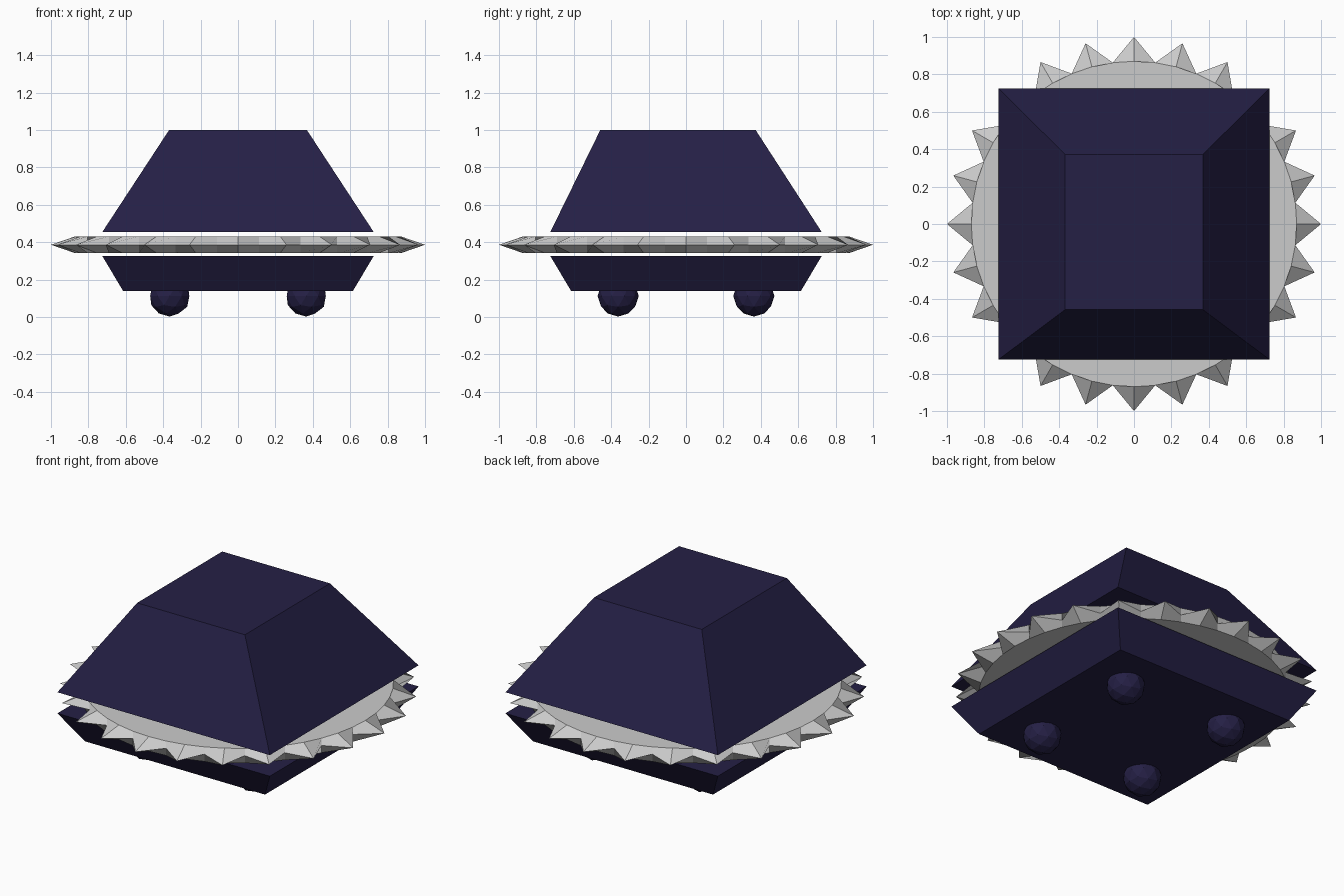
import bpy, bmesh
from math import sin, cos, pi

if "Cube" in bpy.data.objects:
    bpy.data.objects.remove(bpy.data.objects["Cube"])

navy = bpy.data.materials.new("navy")
navy.diffuse_color = (0.018, 0.014, 0.06, 1)
navy.use_nodes = True
navy.node_tree.nodes["Principled BSDF"].inputs["Base Color"].default_value = navy.diffuse_color


def make_object(name, bm, mat=None):
    bmesh.ops.recalc_face_normals(bm, faces=bm.faces[:])
    mesh = bpy.data.meshes.new(name)
    bm.to_mesh(mesh)
    bm.free()
    obj = bpy.data.objects.new(name, mesh)
    bpy.context.collection.objects.link(obj)
    if mat:
        mesh.materials.append(mat)
    return obj


def frustum(name, lower, upper):
    """Four-sided block; each end is (x half width, y min, y max, z)."""
    bm = bmesh.new()
    rings = []
    for hx, y0, y1, z in (lower, upper):
        rings.append([bm.verts.new(p) for p in
                      ((-hx, y0, z), (hx, y0, z), (hx, y1, z), (-hx, y1, z))])
        bm.faces.new(rings[-1])
    for i in range(4):
        j = (i + 1) % 4
        bm.faces.new((rings[0][i], rings[0][j], rings[1][j], rings[1][i]))
    return make_object(name, bm, navy)


# Upper and lower body shells
frustum("upper_shell", (0.725, -0.725, 0.725, 0.455), (0.368, -0.458, 0.372, 1.0))
frustum("lower_shell", (0.615, -0.615, 0.615, 0.14), (0.725, -0.725, 0.725, 0.325))


# Spiked saw disc: valleys and ridges alternate around the rim
def spiked_disc(name, teeth, rim, tip, z, half):
    bm = bmesh.new()
    n = teeth * 2

    def ring(height, radii):
        return [bm.verts.new((radii[i % 2] * sin(pi * i / teeth),
                              radii[i % 2] * cos(pi * i / teeth), height))
                for i in range(n)]

    top = ring(z + half, (rim, rim))
    mid = ring(z, (tip, rim))
    bottom = ring(z - half, (rim, rim))
    bm.faces.new(top)
    bm.faces.new(bottom)
    for a, b in ((top, mid), (mid, bottom)):
        for i in range(n):
            j = (i + 1) % n
            bm.faces.new((a[i], a[j], b[j], b[i]))
    return make_object(name, bm)


spiked_disc("saw_disc", 24, 0.87, 1.0, 0.386, 0.045)

# Ball feet
for sx, side in ((-1, "left"), (1, "right")):
    for sy, end in ((-1, "front"), (1, "back")):
        bm = bmesh.new()
        bmesh.ops.create_icosphere(bm, subdivisions=2, radius=0.11)
        foot = make_object(f"{end}_{side}_foot", bm, navy)
        foot.location = (sx * 0.365, sy * 0.363, 0.112)
